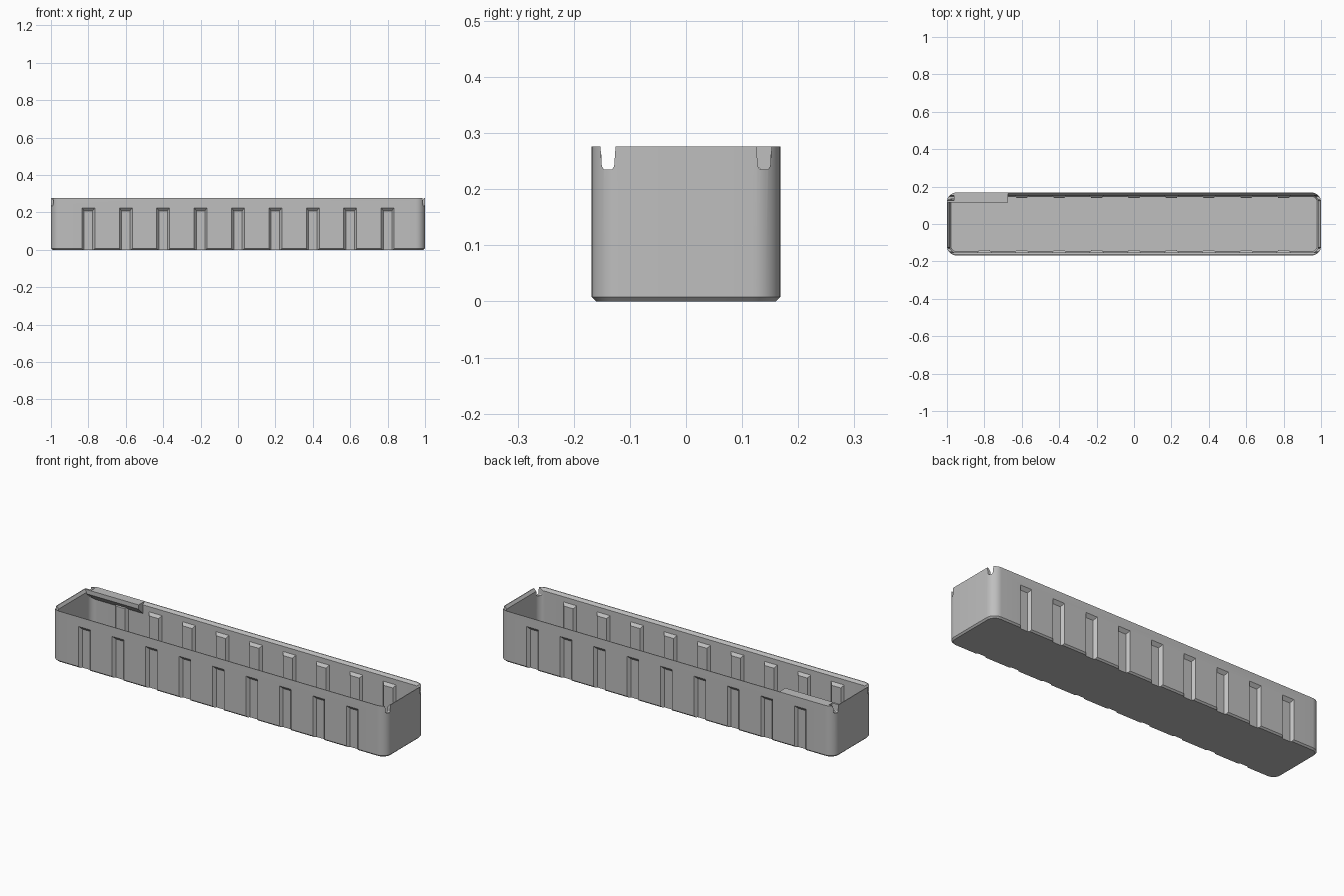
import bpy, bmesh, math

if "Cube" in bpy.data.objects:
    bpy.data.objects.remove(bpy.data.objects["Cube"], do_unlink=True)

HX, HY, H, R = 1.0, 0.168, 0.276, 0.05

grey = bpy.data.materials.new("light_grey")
grey.use_nodes = True
colour = (0.52, 0.52, 0.52, 1)
grey.diffuse_color = colour
grey.node_tree.nodes["Principled BSDF"].inputs["Base Color"].default_value = colour


def ring(inset, z, steps=10):
    """Rounded rectangle of points, inset from the outer outline."""
    pts = []
    for k, (sx, sy) in enumerate([(1, 1), (-1, 1), (-1, -1), (1, -1)]):
        for i in range(steps + 1):
            a = math.pi / 2 * (k + i / steps)
            r = R - inset
            pts.append((sx * (HX - R) + r * math.cos(a), sy * (HY - R) + r * math.sin(a), z))
    return pts


def loft(bm, loops):
    """Closed solid through loops with equal point counts."""
    rows = [[bm.verts.new(p) for p in loop] for loop in loops]
    n = len(rows[0])
    for a, b in zip(rows, rows[1:]):
        for i in range(n):
            j = (i + 1) % n
            bm.faces.new((a[i], a[j], b[j], b[i]))
    bm.faces.new(rows[0][::-1])
    bm.faces.new(rows[-1])


def make(name, solids):
    bm = bmesh.new()
    for loops in solids:
        loft(bm, loops)
    bmesh.ops.recalc_face_normals(bm, faces=bm.faces)
    mesh = bpy.data.meshes.new(name)
    bm.to_mesh(mesh)
    bm.free()
    mesh.materials.append(grey)
    obj = bpy.data.objects.new(name, mesh)
    bpy.context.collection.objects.link(obj)
    return obj


def combine(target, tool, operation):
    bpy.context.view_layer.objects.active = target
    mod = target.modifiers.new(operation, 'BOOLEAN')
    mod.operation = operation
    mod.solver = 'EXACT'
    mod.object = tool
    bpy.ops.object.modifier_apply(modifier=mod.name)
    bpy.data.objects.remove(tool, do_unlink=True)


def rib(x, side, outer, inner, bottom):
    """Tapered upright block; outer and inner are (half width, y, top)."""
    return [[(x - w, side * y, bottom), (x + w, side * y, bottom),
             (x + w, side * y, top), (x - w, side * y, top)]
            for w, y, top in (outer, inner)]


# Open tray: chamfered foot, straight walls, bevelled rim, hollow inside
tray = make("tray", [[ring(0.008, 0), ring(0, 0.008), ring(0, H), ring(0.004, H),
                      ring(0.015, 0.262), ring(0.015, 0.02), ring(0.021, 0.012)]])

# Label ledge with sloping underside, trimmed to the outer outline
profile = [(0.115, H), (0.115, 0.253), (0.156, 0.212), (0.2, 0.212), (0.2, H)]
ledge = make("label_ledge", [[[(x, y, z) for y, z in profile] for x in (-1.1, -0.675)]])
outline = make("outline", [[ring(0.001, 0.1), ring(0.001, 0.4)]])
combine(ledge, outline, 'INTERSECT')
combine(tray, ledge, 'UNION')

# Ribs inside and matching grooves outside, along both long walls
spots = [(0.2 * i, s) for i in range(-4, 5) for s in (-1, 1)]
ribs = make("ribs", [rib(x, s, (0.041, 0.156, 0.237), (0.028, 0.139, 0.22), 0.006)
                     for x, s in spots])
combine(tray, ribs, 'UNION')
grooves = make("grooves", [rib(x, s, (0.038, 0.172, 0.229), (0.0225, 0.153, 0.208), -0.02)
                           for x, s in spots])
combine(tray, grooves, 'DIFFERENCE')

# Tapered notches at the four top corners of the end walls
notch = [(-0.0145, 0.3), (-0.0135, H), (-0.011, 0.241), (-0.007, 0.235),
         (0.007, 0.235), (0.011, 0.241), (0.0135, H), (0.0145, 0.3)]
notches = make("notches", [[[(sx * x, sy * 0.139 + y, z) for y, z in notch]
                            for x in (0.962, 1.03)]
                           for sx in (-1, 1) for sy in (-1, 1)])
combine(tray, notches, 'DIFFERENCE')

# Smooth the rounded corners, keep the edges sharp
bpy.ops.object.select_all(action='DESELECT')
tray.select_set(True)
bpy.context.view_layer.objects.active = tray
bpy.ops.object.shade_smooth_by_angle(angle=math.radians(25))
